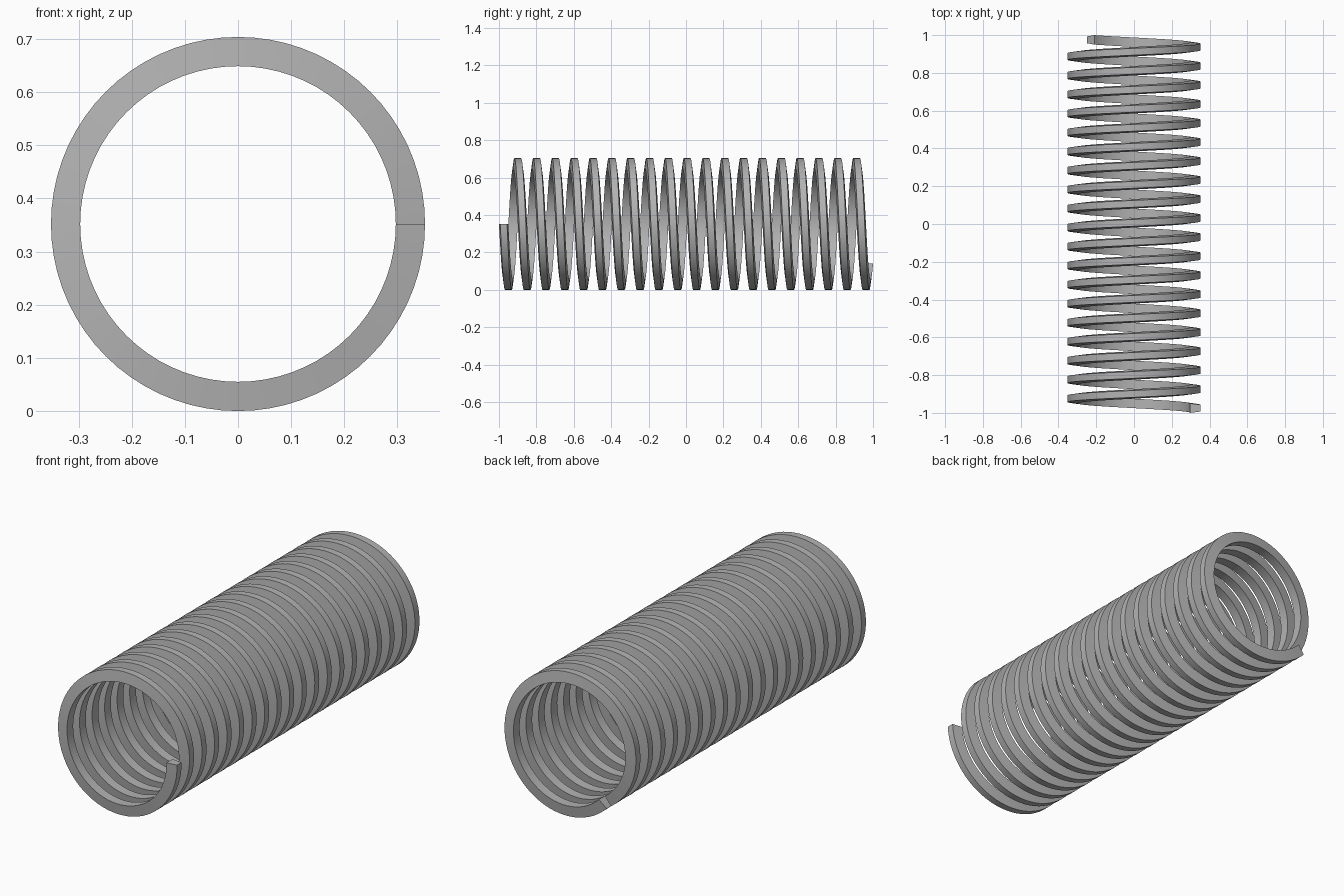
import bpy
import bmesh
from math import cos, sin, pi, radians

if "Cube" in bpy.data.objects:
    bpy.data.objects.remove(bpy.data.objects["Cube"], do_unlink=True)

OUTER, INNER = 0.352, 0.297        # coil radii
HALF_OUT, HALF_IN = 0.018, 0.025   # wire half widths along the coil axis
TURNS = 19.375
STEPS = 72                         # segments per turn
LENGTH = 2.0 - 2 * HALF_IN
PITCH = LENGTH / TURNS

# Wire section, tapered toward the outside: (radius, offset along axis)
section = [(INNER, -HALF_IN), (OUTER, -HALF_OUT),
           (OUTER, HALF_OUT), (INNER, HALF_IN)]

# Sweep the section along the helix
bm = bmesh.new()
rings = []
for i in range(round(TURNS * STEPS) + 1):
    turn = i / STEPS
    a = -2 * pi * turn
    y = -LENGTH / 2 + PITCH * turn
    rings.append([bm.verts.new((r * cos(a), y + dy, OUTER + r * sin(a)))
                  for r, dy in section])
for p, q in zip(rings, rings[1:]):
    for k in range(4):
        n = (k + 1) % 4
        bm.faces.new((p[k], p[n], q[n], q[k]))

# Cut ends of the wire
bm.faces.new(rings[0])
bm.faces.new(rings[-1])
bmesh.ops.recalc_face_normals(bm, faces=bm.faces)

mesh = bpy.data.meshes.new("coil_spring")
bm.to_mesh(mesh)
bm.free()
spring = bpy.data.objects.new("coil_spring", mesh)
bpy.context.collection.objects.link(spring)

# Grey steel
steel = bpy.data.materials.new("grey_steel")
steel.use_nodes = True
colour = (0.45, 0.45, 0.45, 1)
steel.diffuse_color = colour
steel.node_tree.nodes["Principled BSDF"].inputs["Base Color"].default_value = colour
mesh.materials.append(steel)

bpy.ops.object.select_all(action='DESELECT')
spring.select_set(True)
bpy.context.view_layer.objects.active = spring
bpy.ops.object.shade_smooth_by_angle(angle=radians(30))
